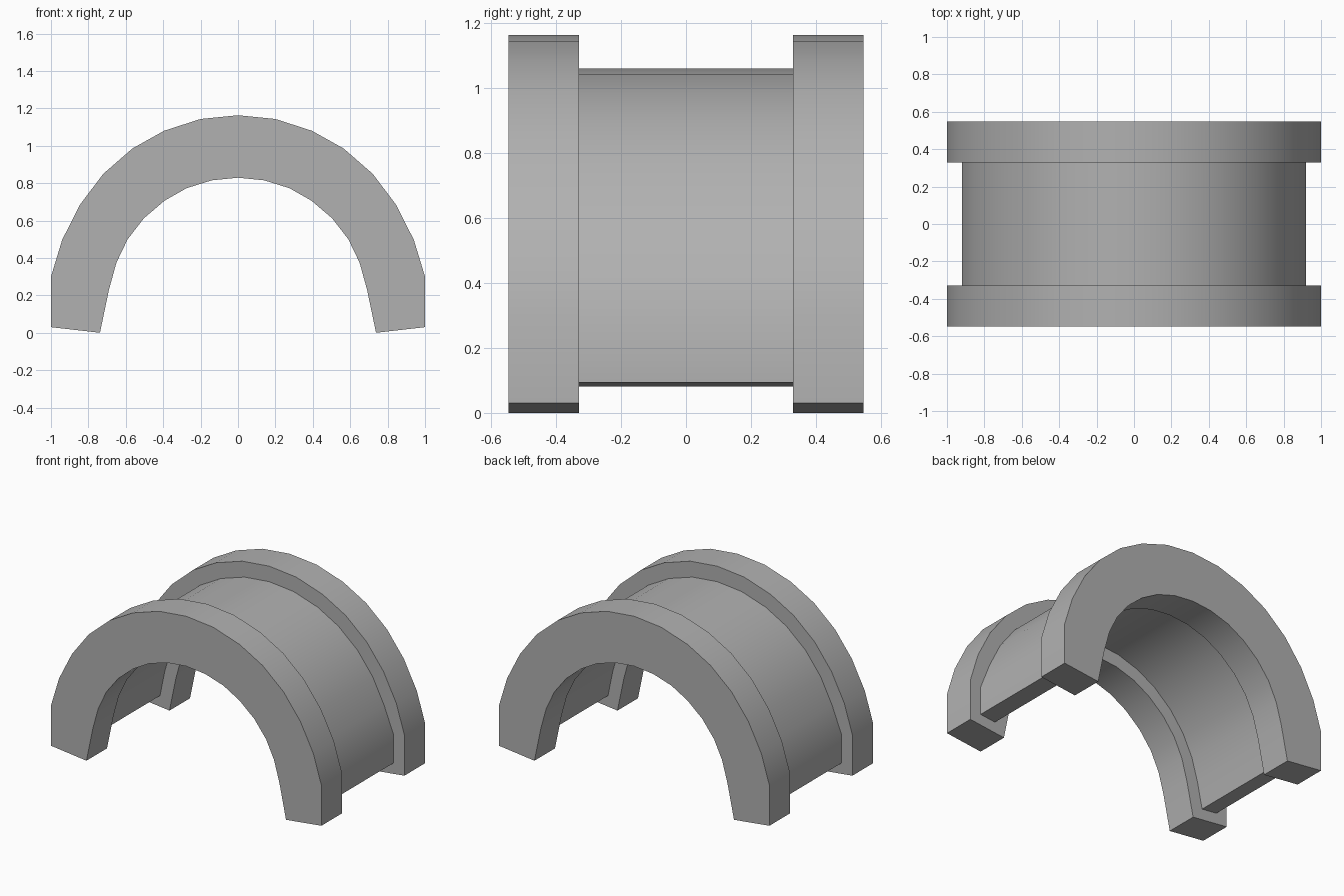
import bpy, bmesh, math

if "Cube" in bpy.data.objects:
    bpy.data.objects.remove(bpy.data.objects["Cube"])

# Right half of the arch section, foot to crown
OUTER = [(1, .03), (1, .30), (.94, .497), (.845, .685), (.72, .85),
         (.565, .985), (.395, 1.08), (.20, 1.143), (0, 1.163)]
INNER = [(.738, 0), (.69, .23), (.65, .375), (.59, .50), (.503, .612),
         (.393, .706), (.275, .773), (.14, .815), (0, .829)]

# Dark grey for every part
grey = bpy.data.materials.new("dark_grey")
grey.diffuse_color = (.44, .44, .44, 1)
grey.use_nodes = True
grey.node_tree.nodes["Principled BSDF"].inputs["Base Color"].default_value = grey.diffuse_color


def blend(t, foot_lift, foot_x):
    """Curve between the inner and outer arch lines, with a raised foot."""
    pts = [(a + (c - a) * t, b + (d - b) * t)
           for (a, b), (c, d) in zip(INNER, OUTER)]
    pts[0] = (foot_x, pts[0][1] + foot_lift)
    return pts


def mirrored(half):
    return half + [(-x, z) for x, z in reversed(half[:-1])]


def arch(name, outer, inner, y0, y1):
    """Closed arched bar running from y0 to y1."""
    bm = bmesh.new()
    rings = [[bm.verts.new((x, y, z)) for x, z in mirrored(line)]
             for line, y in ((outer, y0), (outer, y1), (inner, y1), (inner, y0))]
    for k in range(4):
        a, b = rings[k], rings[(k + 1) % 4]
        for i in range(len(a) - 1):
            bm.faces.new((a[i], a[i + 1], b[i + 1], b[i]))
    # Feet
    bm.faces.new([r[0] for r in rings])
    bm.faces.new([r[-1] for r in reversed(rings)])
    bmesh.ops.recalc_face_normals(bm, faces=bm.faces)
    mesh = bpy.data.meshes.new(name)
    bm.to_mesh(mesh)
    bm.free()
    mesh.materials.append(grey)
    obj = bpy.data.objects.new(name, mesh)
    bpy.context.collection.objects.link(obj)
    bpy.ops.object.select_all(action='DESELECT')
    obj.select_set(True)
    bpy.context.view_layer.objects.active = obj
    bpy.ops.object.shade_smooth_by_angle(angle=math.radians(30))


# Thick end ribs
arch("front_rib", OUTER, INNER, -.547, -.33)
arch("back_rib", OUTER, INNER, .33, .547)

# Thinner shell between the ribs
shell_outer = blend(.69, .073, .92)
shell_outer[1] = (.92, .281)
arch("middle_shell", shell_outer, blend(.27, .073, .808), -.33, .33)
